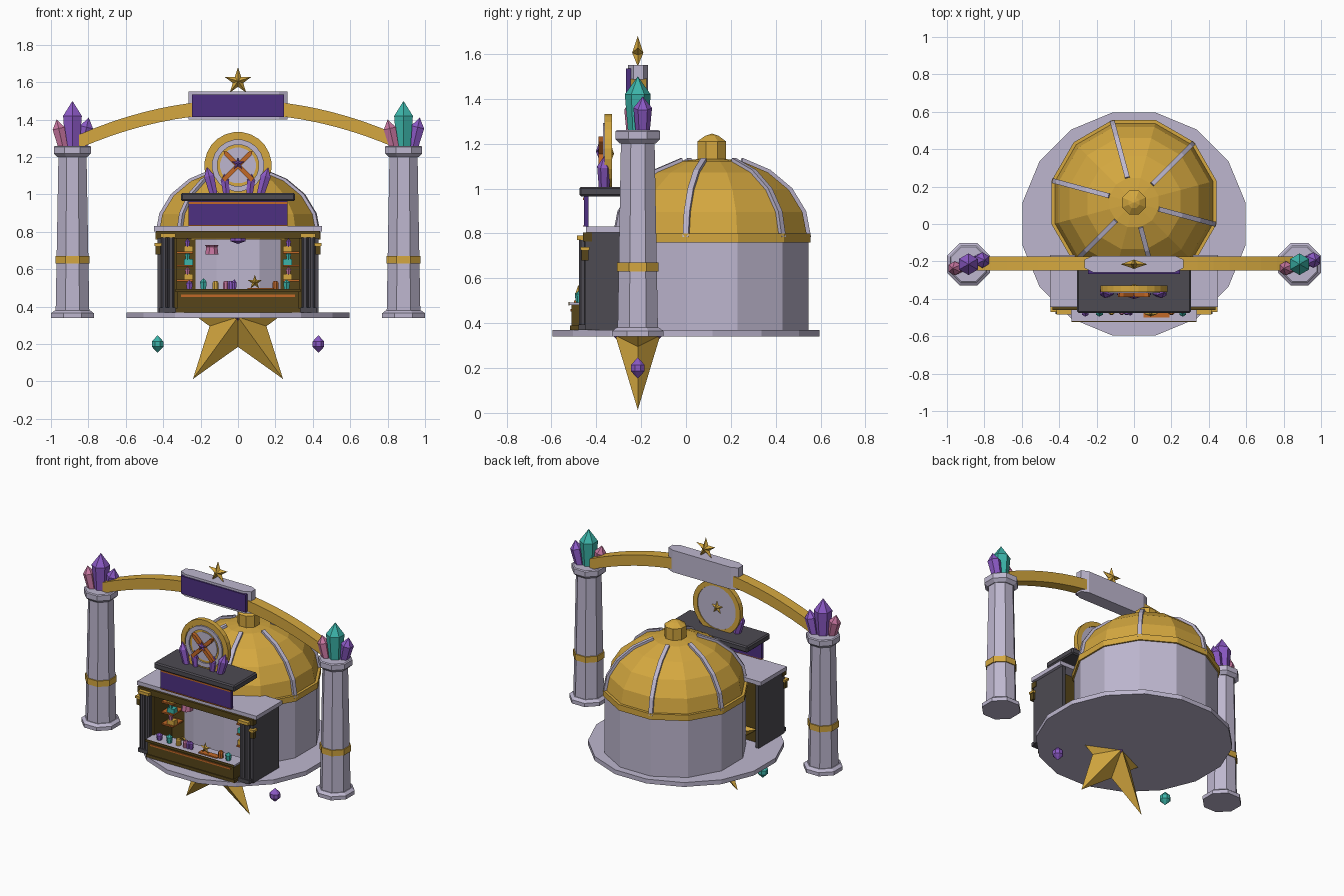
import bpy, bmesh, math
from mathutils import Matrix, Vector

if "Cube" in bpy.data.objects:
    bpy.data.objects.remove(bpy.data.objects["Cube"])


def material(name, rgb):
    m = bpy.data.materials.new(name)
    m.diffuse_color = (*rgb, 1)
    m.use_nodes = True
    m.node_tree.nodes["Principled BSDF"].inputs["Base Color"].default_value = m.diffuse_color
    return m


STONE = material("pale stone", (.51, .47, .62))
GOLD = material("gold", (.66, .39, .05))
DEEP = material("deep purple", (.075, .03, .22))
VIOLET = material("violet crystal", (.26, .10, .56))
TEAL = material("teal crystal", (.045, .46, .40))
PINK = material("pink crystal", (.57, .18, .35))
ORANGE = material("orange trim", (.54, .14, .02))
DARK = material("dark slate", (.075, .07, .085))
BRONZE = material("dark bronze", (.095, .06, .01))


def finish(name, bm, mat, loc=(0, 0, 0), rot=None):
    bmesh.ops.recalc_face_normals(bm, faces=bm.faces)
    me = bpy.data.meshes.new(name)
    bm.to_mesh(me)
    bm.free()
    me.materials.append(mat)
    ob = bpy.data.objects.new(name, me)
    bpy.context.collection.objects.link(ob)
    ob.matrix_world = Matrix.Translation(loc) @ (rot or Matrix())
    return ob


def box(name, x, y, z, mat):
    bm = bmesh.new()
    size = [b - a for a, b in (x, y, z)]
    mid = [(a + b) / 2 for a, b in (x, y, z)]
    bmesh.ops.create_cube(bm, size=1, matrix=Matrix.Diagonal((*size, 1)))
    return finish(name, bm, mat, mid)


def prism(name, pts, y0, y1, mat, loc=(0, 0, 0), rot=None):
    """Outline in x,z extruded along y."""
    bm = bmesh.new()
    face = bm.faces.new([bm.verts.new((x, y0, z)) for x, z in pts])
    ext = bmesh.ops.extrude_face_region(bm, geom=[face])
    bmesh.ops.translate(bm, vec=(0, y1 - y0, 0),
                        verts=[v for v in ext["geom"] if isinstance(v, bmesh.types.BMVert)])
    return finish(name, bm, mat, loc, rot)


def lathe(name, prof, n, mat, loc=(0, 0, 0), rot=None, closed=False):
    """Profile of (apothem, z) turned into n flat sides; closed makes a ring."""
    bm = bmesh.new()
    rings = []
    for r, z in prof:
        if r == 0:
            rings.append([bm.verts.new((0, 0, z))] * n)
            continue
        r /= math.cos(math.pi / n)
        rings.append([bm.verts.new((r * math.cos(a), r * math.sin(a), z))
                      for a in [(i + .5) * 2 * math.pi / n for i in range(n)]])
    pairs = list(zip(rings, rings[1:]))
    if closed:
        pairs.append((rings[-1], rings[0]))
    for a, b in pairs:
        for i in range(n):
            j = (i + 1) % n
            bm.faces.new(list(dict.fromkeys((a[i], a[j], b[j], b[i]))))
    if not closed:
        for r, ring in ((prof[0][0], rings[0]), (prof[-1][0], rings[-1])):
            if r:
                bm.faces.new(ring)
    return finish(name, bm, mat, loc, rot)


def crystal(name, loc, r, h, mat, tilt=0):
    prof = [(r * .75, 0), (r, h * .68), (0, h)]
    return lathe(name, prof, 6, mat, loc, Matrix.Rotation(math.radians(tilt), 4, 'Y'))


def star(name, loc, r, depth, mat):
    bm = bmesh.new()
    rim = []
    for i in range(10):
        a, q = math.pi / 2 + i * math.pi / 5, r * (.39 if i % 2 else 1)
        rim.append(bm.verts.new((q * math.cos(a), 0, q * math.sin(a))))
    for s in (-1, 1):
        tip = bm.verts.new((0, s * depth, 0))
        for i in range(10):
            bm.faces.new((rim[i], rim[(i + 1) % 10], tip))
    return finish(name, bm, mat, loc)


FACE_FRONT = Matrix.Rotation(math.pi / 2, 4, 'X')

# Platform, round hall and dome
lathe("platform", [(.595, .34), (.595, .37)], 16, STONE)
HALL = (0, .115, 0)
lathe("hall_wall", [(.43, .37), (.43, .78)], 12, STONE, HALL)
lathe("dome_band", [(.42, .76), (.44, .76), (.44, .80), (.42, .80)], 12, GOLD, HALL, closed=True)


def dome(i, grow=0, steps=5):
    a = math.pi / 2 * i / steps
    return (.425 + grow) * math.cos(a), .785 + (.355 + grow) * math.sin(a)


lathe("dome", [dome(i) for i in range(5)] + [(0, 1.14)], 12, GOLD, HALL)
lathe("dome_finial", [(.064, 1.1), (.064, 1.21), (.03, 1.235), (0, 1.245)], 8, GOLD, HALL)
k = 1 / math.cos(math.pi / 12)
rib = [(x * k, z) for x, z in [dome(i, .014) for i in range(5)] + [dome(i, -.02) for i in range(4, -1, -1)]]
for i in range(6):
    prism("dome_rib", rib, -.013, .013, STONE, HALL, Matrix.Rotation(math.radians(45 + 60 * i), 4, 'Z'))

# Columns with crystal clusters and hanging gems
Y = -.215
for s in (-1, 1):
    c = (s * .885, Y, 0)
    lathe("column_base", [(.114, .34), (.114, .365), (.095, .38)], 8, STONE, c)
    lathe("column_shaft", [(.09, .37), (.075, 1.21)], 8, STONE, c)
    lathe("column_band", [(.092, .63), (.092, .67)], 8, GOLD, c)
    lathe("column_capital", [(.08, 1.2), (.1, 1.22), (.1, 1.255), (.093, 1.26)], 8, STONE, c)
    crystal("tall_crystal", (c[0], Y, 1.25), .05, .25, VIOLET if s < 0 else TEAL)
    crystal("pink_crystal", (c[0] - .05, Y - .022, 1.25), .033, .155, PINK, -13)
    crystal("violet_crystal", (c[0] + .05, Y + .022, 1.25), .036, .165, VIOLET, 13)
    lathe("hanging_gem", [(0, -.047), (.031, -.014), (.031, .014), (0, .047)], 8,
          TEAL if s < 0 else VIOLET, (s * .43, Y, .2))

# Arch and name board
xs = [-.85 + .085 * i for i in range(21)]


def arc(x, d):
    return x, 1.468 - .185 * (x / .85) ** 2 + d


prism("arch", [arc(x, .037) for x in xs] + [arc(x, -.037) for x in xs[::-1]], -.248, -.175, GOLD)
bm = bmesh.new()
plan = [(.22, -.258), (.265, -.235), (.265, -.19), (.22, -.17)]
plan += [(-x, y) for x, y in plan[::-1]]
low = [bm.verts.new((x, y, 1.4)) for x, y in plan]
high = [bm.verts.new((x, y, 1.55)) for x, y in plan]
bm.faces.new(low)
bm.faces.new(high)
for i in range(8):
    bm.faces.new((low[i], low[i - 1], high[i - 1], high[i]))
finish("board", bm, STONE)
box("board_panel", (-.245, .245), (-.267, -.24), (1.415, 1.535), DEEP)
star("top_star", (0, Y, 1.605), .075, .025, GOLD)

# Great star beneath, with gem at its heart
star("great_star", (0, Y, .345), .41, .1, GOLD)
lathe("star_gem", [(0, -.1), (.085, 0), (0, .1)], 4, VIOLET, (0, Y, .34),
      Matrix.Diagonal((.6, 1.1, 1, 1)) @ Matrix.Rotation(math.pi / 4, 4, 'Z'))

# Stall body
box("stall_back", (-.42, .42), (-.25, -.235), (.37, .8), BRONZE)
box("stall_roof", (-.45, .45), (-.445, -.165), (.803, .83), STONE)
box("stall_header", (-.435, .435), (-.46, -.42), (.765, .805), BRONZE)
for s in (-1, 1):
    def side(a, b):
        return sorted((s * a, s * b))
    box("side_wall", side(.405, .43), (-.45, -.17), (.37, .803), DARK)
    box("front_jamb", side(.34, .41), (-.45, -.40), (.37, .77), DARK)
    for x in (.358, .395):
        lathe("half_column", [(.017, .37), (.017, .77)], 8, DARK, (s * x, -.46, 0))
    box("pillar_foot", side(.335, .42), (-.48, -.44), (.37, .395), DARK)
    box("pillar_cap", side(.335, .415), (-.485, -.44), (.77, .79), GOLD)
    box("inner_frame", side(.325, .34), (-.44, -.24), (.37, .77), BRONZE)
    box("wall_lamp", side(.415, .442), (-.465, -.435), (.68, .73), BRONZE)
    box("wall_lamp_cap", side(.41, .447), (-.47, -.43), (.725, .74), GOLD)
    # Shelves and their goods
    for z, m in ((.54, PINK), (.62, TEAL), (.69, VIOLET)):
        box("shelf", side(.24, .33), (-.36, -.25), (z - .006, z + .004), ORANGE)
        box("shelf_box", side(.24, .29), (-.35, -.31), (z + .004, z + .035), TEAL if m is TEAL else GOLD)
        crystal("shelf_crystal", (s * .27, -.34, z + .03), .013, .045, m)

# Counter
box("counter", (-.325, .325), (-.51, -.42), (.37, .48), BRONZE)
box("counter_top", (-.335, .335), (-.52, -.40), (.48, .492), STONE)
box("counter_front_lip", (-.335, .335), (-.524, -.519), (.478, .494), BRONZE)
box("counter_stripe", (-.305, .305), (-.515, -.505), (.453, .464), ORANGE)
box("counter_skirt", (-.335, .335), (-.516, -.42), (.37, .39), BRONZE)

# Goods on the counter
for x, r, h, m in ((-.26, .018, .05, VIOLET), (-.185, .018, .06, TEAL), (-.02, .013, .055, VIOLET), (.26, .018, .055, TEAL)):
    crystal("counter_crystal", (x, -.475, .492), r, h, m)
for x, m in ((-.065, PINK), (-.04, VIOLET), (.2, ORANGE), (-.12, GOLD)):
    lathe("jar", [(.016, 0), (.016, .035), (.01, .045)], 8, m, (x, -.47, .492))
star("counter_star", (.09, -.48, .53), .04, .014, GOLD)
box("counter_tray", (.05, .19), (-.5, -.46), (.492, .5), ORANGE)
lathe("wall_mug", [(.035, .68), (.03, .72), (.037, .73)], 8, PINK, (-.14, -.35, 0))
lathe("hanging_light", [(0, .735), (.04, .75), (.04, .77)], 8, VIOLET, (0, -.36, 0))

# Upper sign and its slab
box("sign_panel", (-.265, .265), (-.455, -.435), (.83, .967), DEEP)
box("sign_trim_top", (-.265, .265), (-.459, -.435), (.95, .96), ORANGE)
box("sign_trim_low", (-.265, .265), (-.459, -.435), (.83, .836), ORANGE)
slab = box("sign_slab", (-.305, .305), (-.475, -.225), (.965, 1.008), DARK)
bev = slab.modifiers.new("edge", 'BEVEL')
bev.width, bev.segments = .008, 1

# Round emblem
E = (0, -.345, 1.155)
lathe("emblem_disc", [(.15, -.01), (.15, .01)], 24, STONE, E, FACE_FRONT)
lathe("emblem_ring", [(.145, -.016), (.178, -.016), (.178, .018), (.145, .018)], 24, GOLD, E, FACE_FRONT, True)
lathe("emblem_face", [(.146, .009), (.146, .014)], 24, GOLD, E, FACE_FRONT)
lathe("emblem_inner", [(.095, .01), (.095, .018)], 20, STONE, E, FACE_FRONT)
lathe("emblem_band", [(.11, .01), (.138, .01), (.138, .024), (.11, .024)], 20, STONE, E, FACE_FRONT, True)
for a in (-45, 45):
    rot = Matrix.Rotation(math.radians(a), 4, 'Y')
    prism("crossed_tool", [(-.012, -.11), (.012, -.11), (.012, .09), (0, .11), (-.012, .09)],
          -.045, -.02, ORANGE, E, rot)
star("emblem_star", (0, -.39, 1.165), .035, .012, VIOLET)
star("emblem_back_star", (0, -.335, 1.155), .045, .014, GOLD)
for x, r, h, t in ((-.13, .027, .15, -14), (-.062, .022, .11, -6), (.062, .022, .11, 6), (.12, .027, .15, 16)):
    crystal("emblem_crystal", (x, -.365, 1.0), r, h, VIOLET, t)
